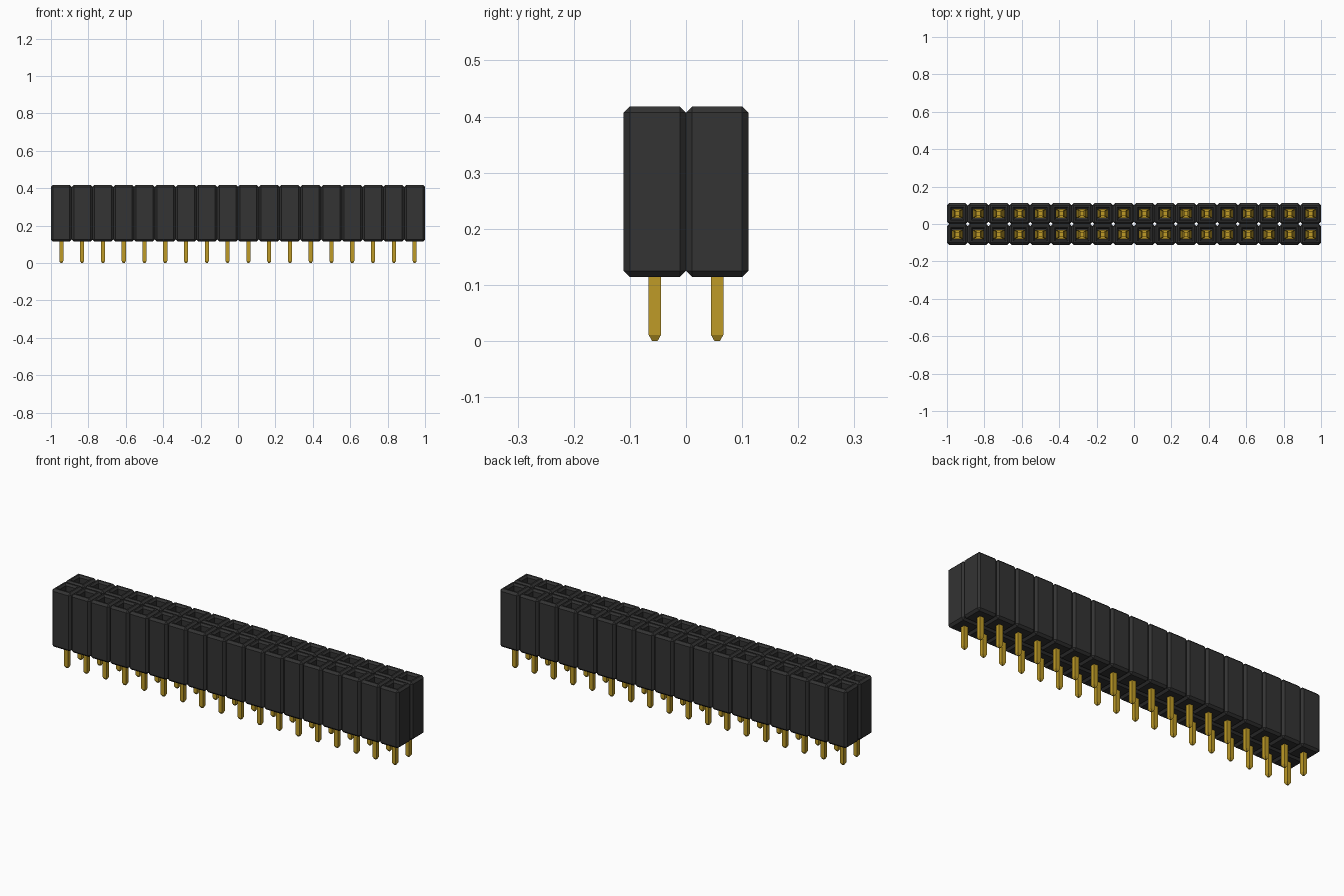
import bpy, bmesh
from mathutils import Matrix, Vector

COLUMNS = 18
PITCH = 2 / COLUMNS
BOTTOM, TOP = 0.114, 0.418
CHAMFER = 0.011

if "Cube" in bpy.data.objects:
    bpy.data.objects.remove(bpy.data.objects["Cube"])


def material(name, colour):
    mat = bpy.data.materials.new(name)
    mat.use_nodes = True
    mat.diffuse_color = colour
    mat.node_tree.nodes["Principled BSDF"].inputs["Base Color"].default_value = colour
    return mat


black = material("black plastic", (0.033, 0.033, 0.033, 1))
gold = material("gold metal", (0.52, 0.33, 0.02, 1))


def box(bm, low, high):
    """Add an axis-aligned box between two corners and return its vertices."""
    low, high = Vector(low), Vector(high)
    place = Matrix.Translation((low + high) / 2) @ Matrix.Diagonal((*(high - low), 1))
    return bmesh.ops.create_cube(bm, size=1, matrix=place)["verts"]


def repeated(name, bm, mat):
    """Turn one cell's mesh into an object repeated over two rows."""
    bmesh.ops.recalc_face_normals(bm, faces=bm.faces)
    mesh = bpy.data.meshes.new(name)
    bm.to_mesh(mesh)
    bm.free()
    mesh.materials.append(mat)
    obj = bpy.data.objects.new(name, mesh)
    bpy.context.collection.objects.link(obj)
    obj.location = (PITCH / 2 - 1, -PITCH / 2, 0)
    for label, count, step in (("columns", COLUMNS, (PITCH, 0, 0)),
                               ("rows", 2, (0, PITCH, 0))):
        array = obj.modifiers.new(label, "ARRAY")
        array.count = count
        array.use_relative_offset = False
        array.use_constant_offset = True
        array.constant_offset_displace = step
    return obj


# Housing: chamfered block with a funnel mouth and a deep square socket
half = PITCH / 2
bm = bmesh.new()
box(bm, (-half, -half, BOTTOM), (half, half, TOP))
bmesh.ops.bevel(bm, geom=bm.edges[:], offset=CHAMFER, segments=1, affect="EDGES")
mouth = max(bm.faces, key=lambda f: f.calc_center_median().z)
for inset, drop in ((0.008, 0), (0.008, 0.01), (0, 0.23)):
    if inset:
        bmesh.ops.inset_region(bm, faces=[mouth], thickness=inset, use_even_offset=True)
        bmesh.ops.translate(bm, verts=mouth.verts[:], vec=(0, 0, -drop))
    else:
        made = bmesh.ops.extrude_discrete_faces(bm, faces=[mouth])
        mouth = made["faces"][0]
        bmesh.ops.translate(bm, verts=mouth.verts[:], vec=(0, 0, -drop))
repeated("socket_housing", bm, black)

# Pin: square leg with a tapered tip
bm = bmesh.new()
w = 0.011
box(bm, (-w, -w, CHAMFER), (w, w, 0.2))
tip = min(bm.faces, key=lambda f: f.calc_center_median().z)
made = bmesh.ops.extrude_discrete_faces(bm, faces=[tip])
for v in made["faces"][0].verts:
    v.co = (v.co.x * 0.45, v.co.y * 0.45, 0)
repeated("pin", bm, gold)

# Spring contact: base plate with two leaves leaning inwards
bm = bmesh.new()
box(bm, (-0.026, -0.024, 0.18), (0.026, 0.024, 0.19))
for side in (-1, 1):
    leaf = box(bm, (side * 0.026 - 0.003, -0.022, 0.185),
               (side * 0.026 + 0.003, 0.022, 0.33))
    for v in leaf:
        if v.co.z > 0.3:
            v.co.x -= side * 0.014
            v.co.y *= 0.75
repeated("spring_contact", bm, gold)
